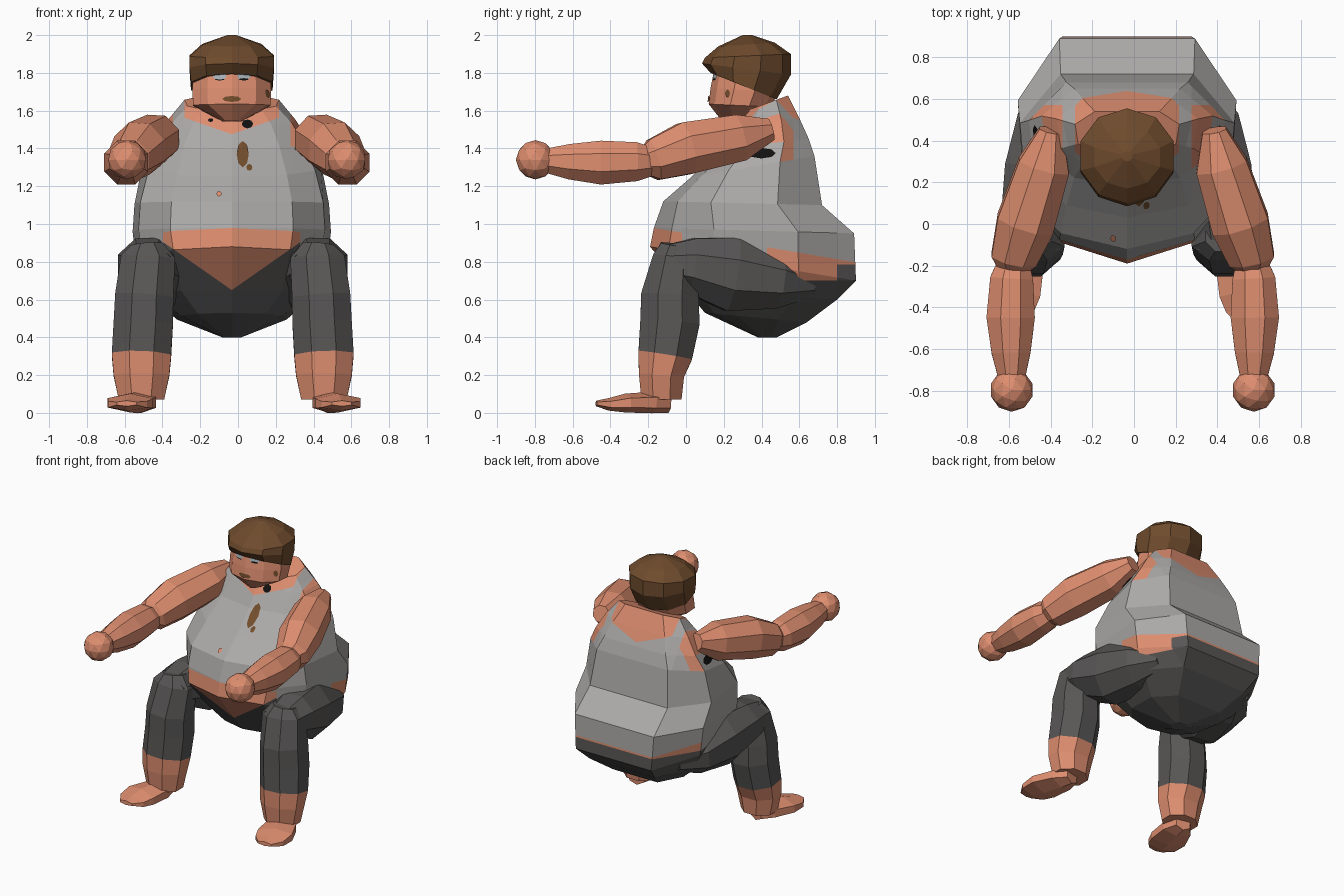
import bpy, bmesh, math
from mathutils import Vector
from mathutils.bvhtree import BVHTree

if "Cube" in bpy.data.objects:
    bpy.data.objects.remove(bpy.data.objects["Cube"])

CX = -0.033  # body centre line


def material(name, r, g, b):
    m = bpy.data.materials.new(name)
    m.diffuse_color = (r, g, b, 1)
    m.use_nodes = True
    m.node_tree.nodes["Principled BSDF"].inputs["Base Color"].default_value = m.diffuse_color
    return m


SKIN = material("skin", .73, .27, .16)
SHIRT = material("shirt grey", .41, .40, .39)
PANTS = material("trouser charcoal", .098, .094, .092)
HAIR = material("hair brown", .156, .07, .026)
BLACK = material("black", .005, .005, .005)
EYE = material("eye grey", .40, .45, .48)
STAIN = material("stain brown", .17, .075, .025)


def finish(bm, name, mats, rule=None):
    bmesh.ops.recalc_face_normals(bm, faces=bm.faces)
    if rule:
        for f in bm.faces:
            f.material_index = rule(f.calc_center_median())
    me = bpy.data.meshes.new(name)
    bm.to_mesh(me)
    bm.free()
    for m in mats:
        me.materials.append(m)
    ob = bpy.data.objects.new(name, me)
    bpy.context.collection.objects.link(ob)
    return ob


def skin_rings(rings):
    """Join rings of equal point counts into a closed bmesh."""
    bm = bmesh.new()
    loops = [[bm.verts.new(p) for p in ring] for ring in rings]
    n = len(loops[0])
    for a, b in zip(loops, loops[1:]):
        for i in range(n):
            j = (i + 1) % n
            bm.faces.new((a[i], a[j], b[j], b[i]))
    bm.faces.new(loops[0])
    bm.faces.new(loops[-1])
    return bm


def stack(levels, half, back_point=False):
    """Level = front z, front y, back z, back y, half width; half = (u, v) outline."""
    right = half[1:-1] if back_point else half[1:]
    outline = half + [(-u, v) for u, v in reversed(right)]
    return skin_rings([[(CX + u * hw, yf + (yb - yf) * v, zf + (zb - zf) * v)
                        for u, v in outline] for zf, yf, zb, yb, hw in levels])


def limb(path, sides=8, scale=1.0):
    """Tube through (x, y, z, radius across, radius up)."""
    rings = []
    for i, p in enumerate(path):
        c = Vector(p[:3])
        t = (Vector(path[min(i + 1, len(path) - 1)][:3]) - Vector(path[max(i - 1, 0)][:3])).normalized()
        a = Vector((1, 0, 0))
        a = (a - t * a.dot(t)).normalized()
        b = t.cross(a)
        rings.append([c + scale * (a * p[3] * math.cos(w) + b * p[-1] * math.sin(w))
                      for w in [(k + .5) * 2 * math.pi / sides for k in range(sides)]])
    return skin_rings(rings)


def both_sides(path, cx):
    for side, s in (("left", 1), ("right", -1)):
        yield side, [(cx + s * (p[0] - cx),) + tuple(p[1:]) for p in path]


# Torso: belly, seat, back and shoulders in one shell
torso_half = [(0, 0), (.62, .09), (.94, .3), (1, .72), (.62, 1)]
bm = stack([
    (.40, .38, .40, .48, .05),
    (.53, .10, .48, .64, .29),
    (.65, .00, .60, .80, .43),
    (.88, -.19, .70, .90, .50),
    (.98, -.17, .95, .89, .525),
    (1.12, -.12, 1.10, .72, .515),
    (1.25, .03, 1.36, .68, .47),
    (1.40, .18, 1.45, .65, .41),
    (1.52, .26, 1.56, .60, .34),
    (1.60, .32, 1.68, .54, .25)], torso_half)


def cut(co, no, keep):
    faces = [f for f in bm.faces if keep(f.calc_center_median())]
    geom = list({e for f in faces for e in f.edges}) + list({v for f in faces for v in f.verts}) + faces
    bmesh.ops.bisect_plane(bm, geom=geom, plane_co=co, plane_no=no, dist=1e-5)


# Cut lines for hem, waistband, neckline and armholes
cut((0, 0, .95), (0, .17, 1), lambda p: .5 < p.z < 1.15)
cut((0, -.02, 0), (0, 1, 0), lambda p: .6 < p.z < 1)
for s in (1, -1):
    cut((CX, 0, .65), (-.7 * s, 0, 1), lambda p: p.y < .4 and p.z < 1 and (p.x - CX) * s > -.05)
    cut((CX + .25 * s, 0, 0), (1, 0, 0), lambda p: p.z > 1.4)
    cut((CX + .31 * s, 0, 0), (1, 0, 0), lambda p: 1.3 < p.z < 1.6 and (p.x - CX) * s > 0)
    cut((CX, 0, 1.475), (-.35 * s, 0, 1), lambda p: p.z > 1.35 and (p.x - CX) * s > -.05)
cut((0, 0, .785), (0, 0, 1), lambda p: p.y > .0 and p.z < 1)
cut((0, 0, .70), (0, 0, 1), lambda p: p.x > .2 and p.y > .3 and p.z < .9)
for y in (.43, .8):
    cut((0, y, 0), (0, 1, 0), lambda p: p.x > .2 and .6 < p.z < .9)
cut((0, .57, 0), (0, 1, 0), lambda p: 1.34 < p.z < 1.6 and abs(p.x - CX) > .25)


def torso_colour(p):
    x = abs(p.x - CX)
    if p.z < .95 - .17 * p.y:
        if p.y < -.02:
            return 0 if p.z > .65 + .7 * x else 2
        if p.y < .43:
            if x < .3:
                return 0 if p.z > .65 + .7 * x else 2
            return 1 if p.z > .785 else 2
        hip_gap = p.x > .2 and p.z > .70 and p.y < .8
        return 0 if p.z > .785 or hip_gap else 2
    neckline = p.z > 1.475 + .35 * x and x < .25
    armhole = x > .31 and p.z > 1.38 and p.y < .57
    return 0 if neckline or armhole else 1


torso = finish(bm, "torso", [SKIN, SHIRT, PANTS], torso_colour)

# Head and hair
circle = [(math.sin(math.pi * k / 5), .5 - .5 * math.cos(math.pi * k / 5)) for k in range(6)]
head = finish(stack([
    (1.545, .19, 1.54, .36, .05),
    (1.635, .12, 1.62, .45, .215),
    (1.72, .13, 1.70, .49, .22),
    (1.82, .15, 1.82, .51, .21)], circle, True), "head", [SKIN])
finish(stack([
    (1.80, .13, 1.66, .48, .227),
    (1.85, .085, 1.79, .555, .235),
    (1.88, .10, 1.90, .555, .235),
    (1.94, .17, 1.96, .47, .165),
    (2.0, .30, 2.0, .35, .025)], circle, True), "hair", [HAIR])

# Arms and hands
upper = [(.385, .45, 1.50, .06), (.42, .28, 1.455, .13), (.51, 0, 1.40, .145),
         (.565, -.17, 1.34, .115), (.565, -.23, 1.335, .07)]
fore = [(.565, -.18, 1.33, .08), (.575, -.26, 1.33, .108), (.58, -.45, 1.325, .122),
        (.578, -.62, 1.33, .098), (.575, -.73, 1.335, .07)]
for part, path in (("upper_arm", upper), ("forearm", fore)):
    for side, pts in both_sides(path, -.006):
        finish(limb(pts, 8, 1.03), f"{side}_{part}", [SKIN])
for side, pts in both_sides([(.575, -.797, 1.34)], -.006):
    bm = bmesh.new()
    bmesh.ops.create_icosphere(bm, subdivisions=2, radius=.104)
    bmesh.ops.translate(bm, verts=bm.verts, vec=pts[0])
    finish(bm, f"{side}_hand", [SKIN])

# Legs: thigh, shin with rolled trouser end, foot
thigh = [(.28, .66, .68, .10, .07), (.33, .48, .70, .18, .15), (.385, .24, .735, .185, .20),
         (.42, .03, .78, .165, .15), (.43, -.12, .79, .13, .10)]
shin = [(.425, -.05, .89, .09, .09), (.42, -.06, .82, .155, .125), (.44, -.085, .62, .167, .165),
        (.445, -.085, .48, .17, .17), (.455, -.11, .305, .17, .155),
        (.455, -.13, .20, .16, .13), (.455, -.13, .07, .13, .115)]
foot = [(.47, -.09, .05, .06, .05), (.49, -.18, .055, .115, .057), (.53, -.32, .052, .142, .05),
        (.545, -.41, .045, .12, .033), (.55, -.475, .05, .06, .015)]
for side, pts in both_sides(thigh, CX + .005):
    finish(limb(pts, 8, 1.06), f"{side}_thigh", [PANTS])
for side, pts in both_sides(shin, CX + .005):
    finish(limb(pts), f"{side}_shin", [SKIN, PANTS], lambda p: int(p.z > .31))
for side, pts in both_sides(foot, -.02):
    finish(limb(pts, 6), f"{side}_foot", [SKIN])


# Thin painted patches laid onto a surface
def patch(name, target, centre, ray, rw, rh, mat, n=8):
    me = target.data
    tree = BVHTree.FromPolygons([v.co for v in me.vertices], [p.vertices for p in me.polygons])
    ray = Vector(ray)
    across = Vector((-ray.y, ray.x, 0))
    centre = Vector(centre)
    bm = bmesh.new()
    verts = []
    for k in range(n + 1):
        r = 0 if k == n else 1
        w = 2 * math.pi * k / n
        p = centre + r * (across * rw * math.cos(w) + Vector((0, 0, rh * math.sin(w))))
        hit = tree.ray_cast(p - ray * 2, ray)[0]
        if hit is None:
            bm.free()
            return
        verts.append(bm.verts.new(hit - ray * .007))
    for k in range(n):
        bm.faces.new((verts[k], verts[(k + 1) % n], verts[n]))
    finish(bm, name, [mat])


FRONT = (0, 1, 0)
for side, s in (("left", 1), ("right", -1)):
    ex = CX + .064 * s
    patch(f"{side}_eye", head, (ex, 0, 1.782), FRONT, .037, .018, EYE)
    patch(f"{side}_pupil", head, (ex, -.002, 1.766), FRONT, .026, .006, BLACK)
    patch(f"{side}_armpit_hair", torso, (0, .40, 1.375), (-s, 0, 0), .075, .028, BLACK)
patch("moustache", head, (CX, 0, 1.662), FRONT, .05, .016, STAIN)
patch("cheek_mark", head, (0, .22, 1.69), (-1, 0, 0), .012, .022, STAIN)
patch("chest_stain", torso, (.025, 0, 1.37), FRONT, .032, .07, STAIN)
patch("chest_stain_drip", torso, (.06, 0, 1.30), FRONT, .016, .018, STAIN)
patch("shirt_hole", torso, (-.10, 0, 1.16), FRONT, .014, .014, SKIN)
patch("neck_hair", torso, (.05, 0, 1.53), FRONT, .03, .024, BLACK)
patch("neck_hair_spot", torso, (-.145, 0, 1.55), FRONT, .014, .01, BLACK)
